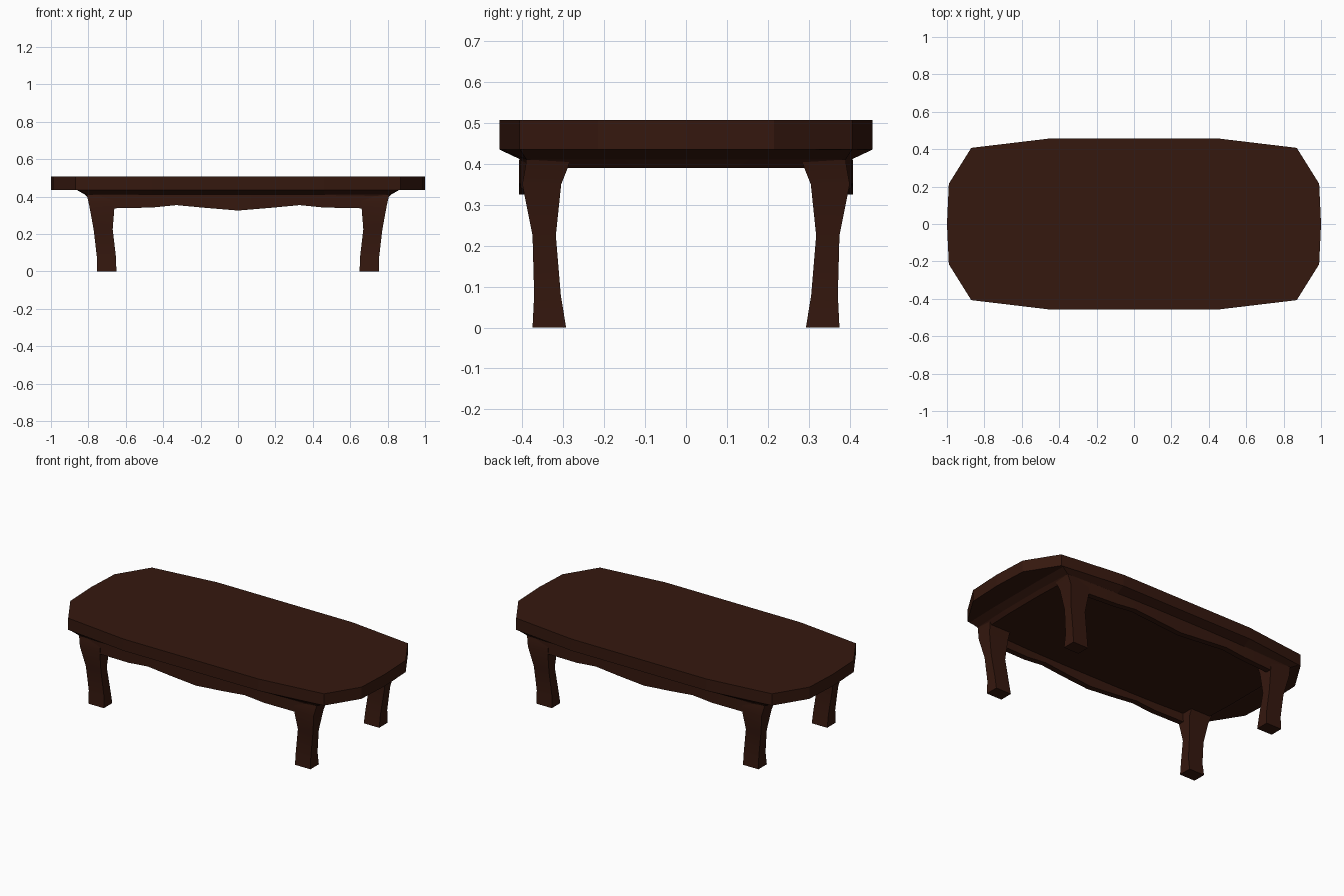
import bpy, bmesh, math

if "Cube" in bpy.data.objects:
    bpy.data.objects.remove(bpy.data.objects["Cube"])

wood = bpy.data.materials.new("dark_wood")
wood.diffuse_color = (0.036, 0.009, 0.0045, 1)
wood.use_nodes = True
wood.node_tree.nodes["Principled BSDF"].inputs["Base Color"].default_value = wood.diffuse_color


def loft(name, rings, mirrors="", smooth=None):
    """Skin equal-length closed rings, cap both ends, mirror on request."""
    bm = bmesh.new()
    loops = [[bm.verts.new(p) for p in ring] for ring in rings]
    n = len(loops[0])
    for a, b in zip(loops, loops[1:]):
        for i in range(n):
            j = (i + 1) % n
            bm.faces.new((a[i], a[j], b[j], b[i]))
    bm.faces.new(loops[0][::-1])
    bm.faces.new(loops[-1])
    bmesh.ops.recalc_face_normals(bm, faces=bm.faces)
    mesh = bpy.data.meshes.new(name)
    bm.to_mesh(mesh)
    bm.free()
    mesh.materials.append(wood)
    obj = bpy.data.objects.new(name, mesh)
    bpy.context.collection.objects.link(obj)
    if smooth:
        bpy.ops.object.select_all(action="DESELECT")
        obj.select_set(True)
        bpy.context.view_layer.objects.active = obj
        bpy.ops.object.shade_smooth_by_angle(angle=math.radians(smooth))
    if mirrors:
        mod = obj.modifiers.new("mirror", "MIRROR")
        mod.use_axis = ("x" in mirrors, "y" in mirrors, False)
        mod.use_mirror_merge = False
    return obj


def outline(quarter, z):
    """Complete a quarter outline into a closed ring at height z."""
    half = quarter + [(-x, y) for x, y in quarter[::-1]]
    return [(x, y, z) for x, y in half + [(x, -y) for x, y in half[-2:0:-1]]]


# Table top: faceted slab, its underside stepping in to a lower flat panel
rim = [(1.0, 0), (0.99, 0.215), (0.87, 0.407), (0.46, 0.456)]
flare = [(0.86, 0), (0.86, 0.19), (0.855, 0.405), (0.46, 0.454)]
neck = [(0.82, 0), (0.82, 0.155), (0.81, 0.39), (0.46, 0.405)]
panel = [(0.80, 0), (0.80, 0.125), (0.79, 0.386), (0.46, 0.39)]
loft("table_top", [outline(rim, 0.507), outline(rim, 0.435),
                   outline(flare, 0.434), outline(neck, 0.411),
                   outline(panel, 0.39)])

# Legs: z, x inner, x outer, y inner, y outer
leg = [
    (0.0, 0.65, 0.755, 0.293, 0.375),
    (0.08, 0.653, 0.755, 0.306, 0.371),
    (0.225, 0.67, 0.772, 0.318, 0.375),
    (0.35, 0.66, 0.795, 0.305, 0.40),
    (0.395, 0.66, 0.805, 0.287, 0.392),
    (0.412, 0.66, 0.81, 0.285, 0.39),
]
loft("legs", [[(a, c, z), (b, c, z), (b, d, z), (a, d, z)]
              for z, a, b, c, d in leg], "xy", 30)

# Long aprons with a wavy lower edge: x, lower edge z, face y
wave = [(0, 0.325, 0.408), (0.18, 0.34, 0.408), (0.33, 0.354, 0.406),
        (0.46, 0.341, 0.404), (0.66, 0.337, 0.395), (0.79, 0.375, 0.388)]
span = [(-x, z, y) for x, z, y in wave[:0:-1]] + wave
loft("long_aprons", [[(x, y - 0.035, z), (x, y, z), (x, y, 0.411),
                      (x, y - 0.035, 0.395)] for x, z, y in span], "y", 30)
